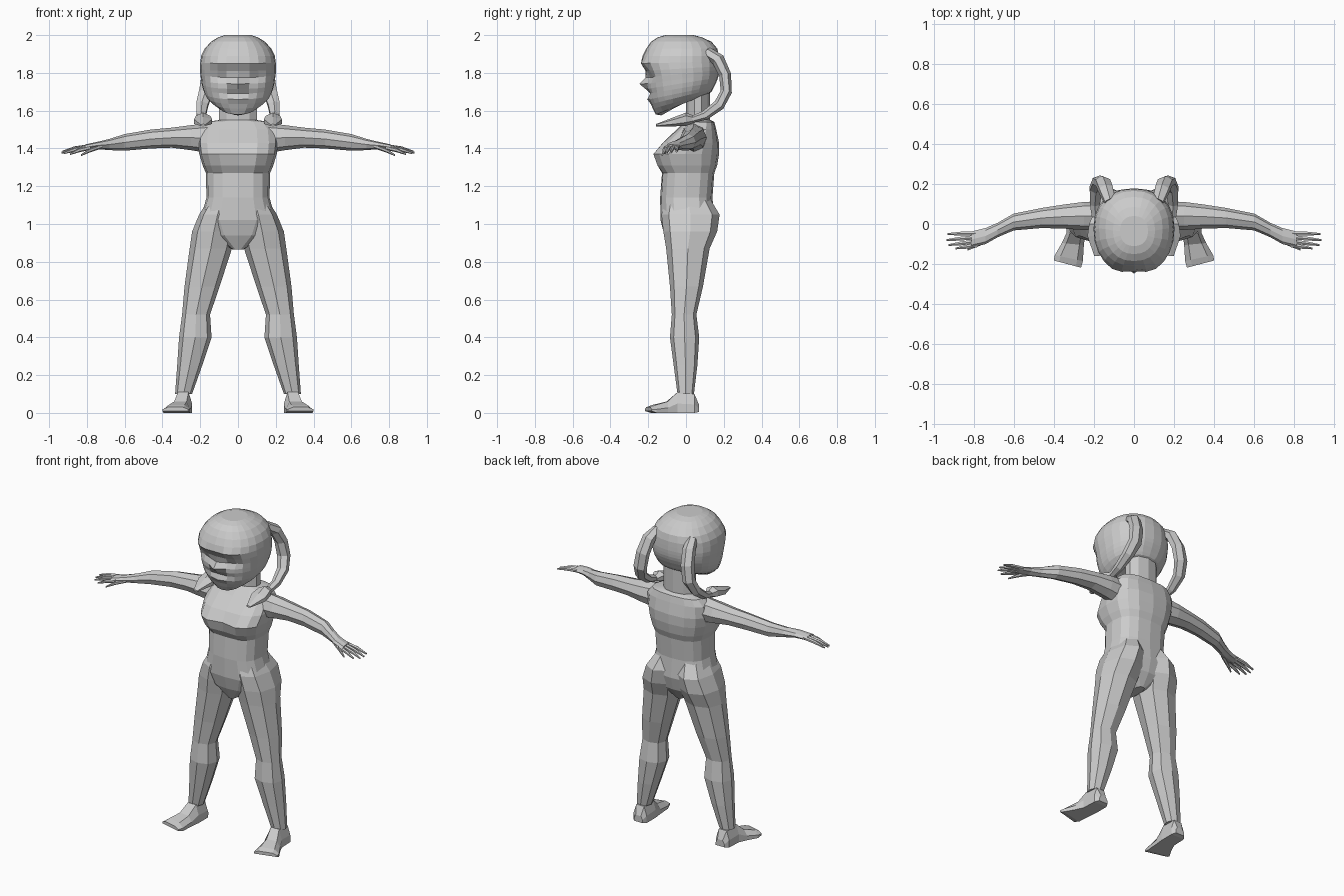
import bpy, bmesh
from math import sin, cos, pi, exp, copysign
from mathutils import Vector as V


def ring(c, a, b, n, p=1.0):
    """Superellipse ring round c with half-axis vectors a, b (starts at -b)."""
    f = lambda t: copysign(abs(t) ** p, t) if abs(t) > 1e-6 else 0.0
    return [V(c) + V(a) * f(sin(2 * pi * i / n)) - V(b) * f(cos(2 * pi * i / n))
            for i in range(n)]


def box(cx, y, hw, z0, z1, skew=0.0):
    """Foot section: six-sided outline with a narrower top."""
    pts = [(-1, z0), (1, z0), (1, z0 + (z1 - z0) * .45),
           (.6, z1), (-.6, z1), (-1, z0 + (z1 - z0) * .45)]
    return [V((cx + s * hw, y + s * skew, z)) for s, z in pts]


def loft(name, rings, mirror=False, shape=None):
    bm = bmesh.new()
    rows = [[bm.verts.new(shape(p) if shape else p) for p in r] for r in rings]
    n = len(rows[0])
    for r, s in zip(rows, rows[1:]):
        for i in range(n):
            j = (i + 1) % n
            bm.faces.new((r[i], r[j], s[j], s[i]))
    bm.faces.new(rows[0][::-1])
    bm.faces.new(rows[-1])
    bmesh.ops.recalc_face_normals(bm, faces=bm.faces)
    me = bpy.data.meshes.new(name)
    bm.to_mesh(me)
    bm.free()
    ob = bpy.data.objects.new(name, me)
    bpy.context.collection.objects.link(ob)
    if mirror:
        ob.modifiers.new("mirror", 'MIRROR')
    return ob


def level(z, hw, yf, yb, n, p=1.0, cx=0.0, zb=None):
    """Ring at height z (front) and zb (back) from y=yf to y=yb."""
    dz = ((z if zb is None else zb) - z) / 2
    return ring((cx, (yf + yb) / 2, z + dz), (hw, 0, 0), (0, (yb - yf) / 2, dz), n, p)


def bump(x, z, cx, cz, sx, sz):
    return exp(-((x - cx) / sx) ** 2 - ((z - cz) / sz) ** 2)


# Torso with parted chest
def chest(p):
    if p.y < -.05:
        p.y += .03 * bump(p.x, p.z, 0, 1.36, .03, .06)
    return p


torso = [(.865, .03, -.08, .08), (.94, .15, -.115, .13), (1.02, .2, -.135, .15),
         (1.14, .167, -.137, .14), (1.27, .17, -.13, .15), (1.31, .187, -.16, .165),
         (1.37, .205, -.183, .175), (1.43, .212, -.13, .175), (1.5, .205, -.05, .16),
         (1.54, .17, -.01, .15), (1.55, .1, 0, .13)]
loft("torso", [level(*r, 16, .75) for r in torso], shape=chest)
loft("neck", [level(z, .105, 0, .127, 10) for z in (1.52, 1.6, 1.72)])


# Head: slanted jaw rings, then nose, eye sockets, brows and lips pushed in or out
def face(p):
    if p.y < -.08:
        x, z = abs(p.x), p.z
        p.y += (-.035 * bump(x, z, 0, 1.742, .025, .022)
                + .035 * bump(x, z, .085, 1.785, .05, .03)
                - .012 * bump(x, z, .1, 1.85, .06, .02)
                + .015 * bump(x, z, 0, 1.80, .03, .03)
                + .012 * bump(x, z, 0, 1.69, .07, .012)
                - .012 * bump(x, z, 0, 1.655, .05, .014))
    return p


head = [(1.575, 1.69, .05, -.13, .07), (1.58, 1.69, .105, -.16, .12),
        (1.61, 1.70, .145, -.175, .135), (1.635, 1.715, .167, -.185, .143),
        (1.66, 1.73, .178, -.195, .15), (1.69, 1.75, .187, -.2, .16),
        (1.715, 1.775, .193, -.207, .17), (1.742, 1.795, .196, -.213, .175),
        (1.775, 1.815, .2, -.22, .177), (1.81, 1.835, .202, -.228, .178),
        (1.85, 1.86, .2, -.237, .177), (1.89, 1.89, .195, -.23, .175),
        (1.93, 1.93, .175, -.21, .165), (1.965, 1.965, .143, -.185, .135),
        (1.988, 1.988, .105, -.15, .085), (2.0, 2.0, .07, -.11, .04)]
loft("head", [level(zf, hw, yf, yb, 24, .88, zb=zb) for zf, zb, hw, yf, yb in head],
     shape=face)

# Pigtails: curved strands from the back of the head round onto the shoulders
path = [(.12, .11, 1.91), (.14, .17, 1.87), (.155, .207, 1.79), (.17, .213, 1.7),
        (.19, .175, 1.63), (.195, .1, 1.575), (.19, .03, 1.553)]
size = [(.03, .03), (.04, .035), (.042, .032), (.042, .03), (.036, .03),
        (.028, .025), (.022, .018)]
rings = []
for i, (c, (w, t)) in enumerate(zip(path, size)):
    d = (V(path[min(i + 1, 6)]) - V(path[max(i - 1, 0)])).normalized()
    side = (V((1, 0, 0)) - d * d.x).normalized()
    rings.append(ring(c, side * w, d.cross(side) * t, 6))
loft("pigtail", rings, True)
tuft = [(.05, 1.555, .02, .015), (.0, 1.555, .045, .035), (-.06, 1.542, .055, .025),
        (-.16, 1.523, .015, .006)]
loft("pigtail_end", [ring((.185, y, z), (w, 0, 0), (0, 0, t), 6) for y, z, w, t in tuft],
     True)

# Legs
leg = [(1.13, .085, .07, -.11, .13), (1.05, .108, .098, -.13, .178),
       (.96, .128, .115, -.12, .165), (.87, .144, .112, -.105, .125),
       (.67, .19, .093, -.085, .09), (.52, .222, .074, -.075, .055),
       (.4, .226, .086, -.085, .07), (.25, .256, .066, -.065, .06),
       (.1, .288, .045, -.045, .042)]
loft("leg", [level(z, hw, yf, yb, 8, .85, cx) for z, cx, hw, yf, yb in leg], True)

# Feet, toes turned outwards
foot = [(.285, .068, .03, .005, .045, 0), (.288, .045, .045, 0, .1, 0),
        (.29, -.045, .047, 0, .11, 0), (.305, -.1, .055, 0, .06, .005),
        (.325, -.17, .07, 0, .042, .015), (.332, -.2, .068, .01, .03, .018)]
loft("foot", [box(cx, y, hw, z0, z1, k) for cx, y, hw, z0, z1, k in foot], True)

# Arms and palms
arm = [(.15, .04, 1.455, .07, .08), (.25, .04, 1.457, .07, .066),
       (.35, .037, 1.457, .06, .053), (.46, .03, 1.45, .05, .05),
       (.6, .01, 1.432, .042, .044), (.68, -.03, 1.421, .036, .03),
       (.74, -.06, 1.416, .04, .02), (.81, -.077, 1.407, .04, .014)]
loft("arm", [ring((x, y, z), (0, a, 0), (0, 0, b), 8) for x, y, z, a, b in arm], True)

# Fingers and thumb
digits = [((.79, -.046, 1.41), (.93, -.05, 1.383)), ((.79, -.066, 1.41), (.935, -.08, 1.378)),
          ((.79, -.087, 1.408), (.925, -.105, 1.374)), ((.78, -.105, 1.405), (.89, -.122, 1.37)),
          ((.72, -.075, 1.412), (.83, -.128, 1.365))]
for k, (a, b) in enumerate(digits):
    a, b = V(a), V(b)
    mid = a.lerp(b, .55) + V((0, 0, .005))
    loft("thumb" if k == 4 else f"finger_{k + 1}",
         [ring(c, (0, s, 0), (0, 0, s), 6) for c, s in ((a, .012), (mid, .011), (b, .005))],
         True)
